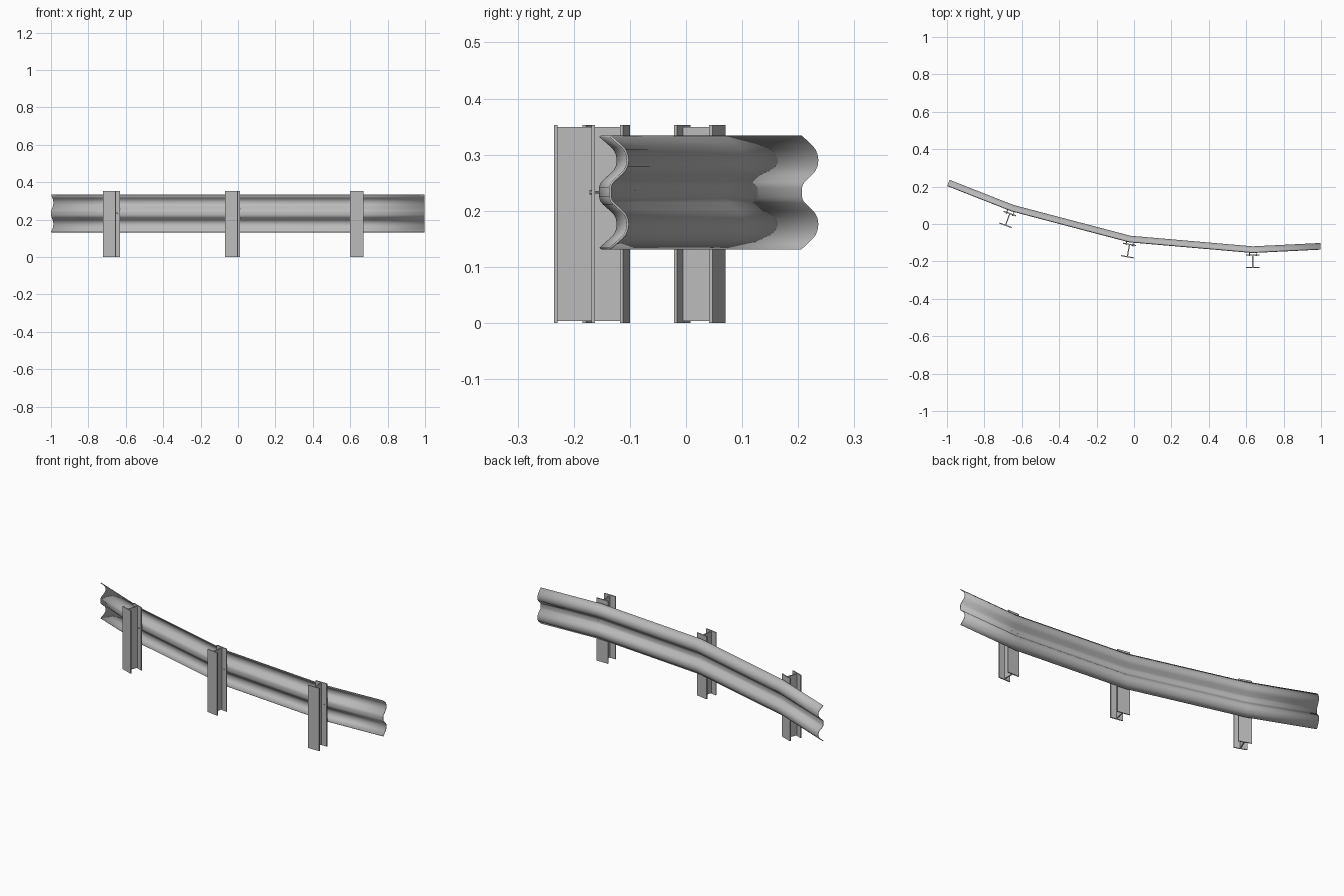
import bpy, bmesh, math
from mathutils import Vector, Matrix

cube = bpy.data.objects.get("Cube")
if cube:
    bpy.data.objects.remove(cube)

steel = bpy.data.materials.new("galvanised_steel")
steel.use_nodes = True
GREY = (0.5, 0.5, 0.5, 1)
steel.diffuse_color = GREY
steel.node_tree.nodes["Principled BSDF"].inputs["Base Color"].default_value = GREY

RAIL_Z = 0.233
THICK = 0.004


def finish(bm, name):
    bmesh.ops.recalc_face_normals(bm, faces=bm.faces)
    mesh = bpy.data.meshes.new(name)
    bm.to_mesh(mesh)
    bm.free()
    mesh.materials.append(steel)
    obj = bpy.data.objects.new(name, mesh)
    bpy.context.collection.objects.link(obj)
    return obj


def smooth(obj, degrees):
    bpy.ops.object.select_all(action='DESELECT')
    obj.select_set(True)
    bpy.context.view_layer.objects.active = obj
    bpy.ops.object.shade_smooth_by_angle(angle=math.radians(degrees))


# W-shaped rail section: (height from centre, depth), mirrored about the valley
half = [(0.008, 0), (0.015, 0.002), (0.020, 0.006), (0.033, 0.0205),
        (0.039, 0.026), (0.047, 0.030), (0.057, 0.0315), (0.067, 0.030),
        (0.075, 0.0265), (0.082, 0.0205), (0.1, 0)]
profile = [(-h, d) for h, d in reversed(half)] + half

# Rail: the section swept along a bent path with mitred corners
path = [Vector(p) for p in ((-0.999, 0.203), (-0.656, 0.068), (-0.025, -0.098),
                            (0.635, -0.155), (0.998, -0.137))]
dirs = [(b - a).normalized() for a, b in zip(path, path[1:])]
bm = bmesh.new()
rows = []
for i, p in enumerate(path):
    before, after = dirs[max(i - 1, 0)], dirs[min(i, len(dirs) - 1)]
    along = (before + after).normalized()
    miter = Vector((-along.y, along.x)) / along.dot(after)
    row = []
    for h, d in profile:
        q = p + miter * (d + THICK / 2)
        row.append(bm.verts.new((q.x, q.y, RAIL_Z + h)))
    rows.append(row)
for r, s in zip(rows, rows[1:]):
    for j in range(len(profile) - 1):
        bm.faces.new((r[j], s[j], s[j + 1], r[j + 1]))
rail = finish(bm, "rail")
solid = rail.modifiers.new("thickness", 'SOLIDIFY')
solid.thickness = THICK
solid.offset = 0
smooth(rail, 35)


def add_box(bm, center, size):
    m = Matrix.Translation(center) @ Matrix.Diagonal((*size, 1))
    bmesh.ops.create_cube(bm, size=1, matrix=m)


def add_bolt(bm, x, y, radius, length, sides):
    m = Matrix.Translation((x, y, RAIL_Z)) @ Matrix.Rotation(math.pi / 2, 4, 'X')
    bmesh.ops.create_cone(bm, cap_ends=True, segments=sides, radius1=radius,
                          radius2=radius, depth=length, matrix=m)


# I-beam posts with bolts; the origin is the centre of the rear flange
HEIGHT, WIDTH, FLANGE, DEPTH = 0.353, 0.07, 0.006, 0.067
posts = [("left_end", -0.664, 0.056, -20), ("middle", -0.024, -0.109, -10),
         ("right_end", 0.635, -0.165, 0)]
for label, x, y, angle in posts:
    place = Matrix.Translation((x, y, 0)) @ Matrix.Rotation(math.radians(angle), 4, 'Z')

    bm = bmesh.new()
    for fy in (0, -DEPTH):
        add_box(bm, (0, fy, HEIGHT / 2), (WIDTH, FLANGE, HEIGHT))
    add_box(bm, (0, -DEPTH / 2, HEIGHT / 2), (0.006, DEPTH - FLANGE, HEIGHT - 0.008))
    post = finish(bm, "post_" + label)
    post.matrix_world = place

    # Shank through flange and rail, nut in front, head behind
    bm = bmesh.new()
    for bx in (-0.018, 0.018):
        add_bolt(bm, bx, 0.004, 0.002, 0.018, 8)
        add_bolt(bm, bx, -0.005, 0.004, 0.004, 6)
        add_bolt(bm, bx, 0.0145, 0.004, 0.003, 12)
    bolts = finish(bm, "bolts_" + label)
    bolts.matrix_world = place
